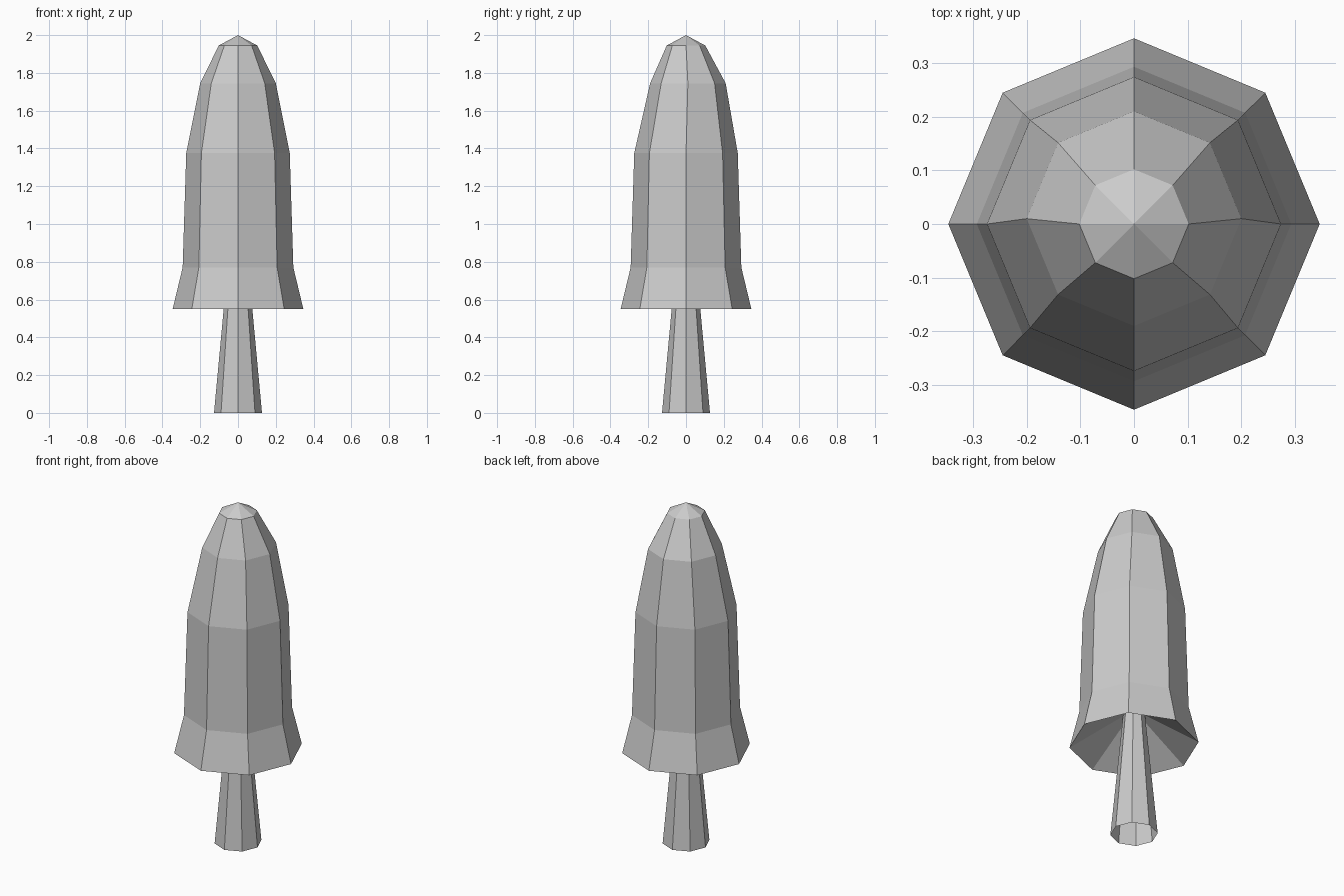
import bpy, bmesh
from math import cos, sin, tau

if "Cube" in bpy.data.objects:
    bpy.data.objects.remove(bpy.data.objects["Cube"])

SIDES = 8


def lathe(name, profile):
    """Flat-faced octagonal shell from (radius, z, y offset) rings; radius 0 is a tip."""
    bm = bmesh.new()
    rings = []
    for r, z, oy in profile:
        if r == 0:
            rings.append([bm.verts.new((0, oy, z))] * SIDES)
        else:
            rings.append([bm.verts.new((r * cos(tau * i / SIDES),
                                        r * sin(tau * i / SIDES) + oy, z))
                          for i in range(SIDES)])
    for a, b in zip(rings, rings[1:]):
        for i in range(SIDES):
            j = (i + 1) % SIDES
            corners = list(dict.fromkeys((a[i], a[j], b[j], b[i])))
            bm.faces.new(corners)
    mesh = bpy.data.meshes.new(name)
    bm.to_mesh(mesh)
    bm.free()
    obj = bpy.data.objects.new(name, mesh)
    bpy.context.collection.objects.link(obj)
    return obj


# Tapered stem, open at the bottom, meeting the hollow of the cap
lathe("stem", [(0.127, 0, 0), (0.059, 0.73, 0)])

# Tall cap: sloping underside, flared rim, rounded top
lathe("cap", [(0.059, 0.73, 0), (0.346, 0.55, 0), (0.293, 0.77, 0),
              (0.274, 1.375, 0), (0.2, 1.745, 0.01), (0.102, 1.945, 0),
              (0, 2.0, 0)])
